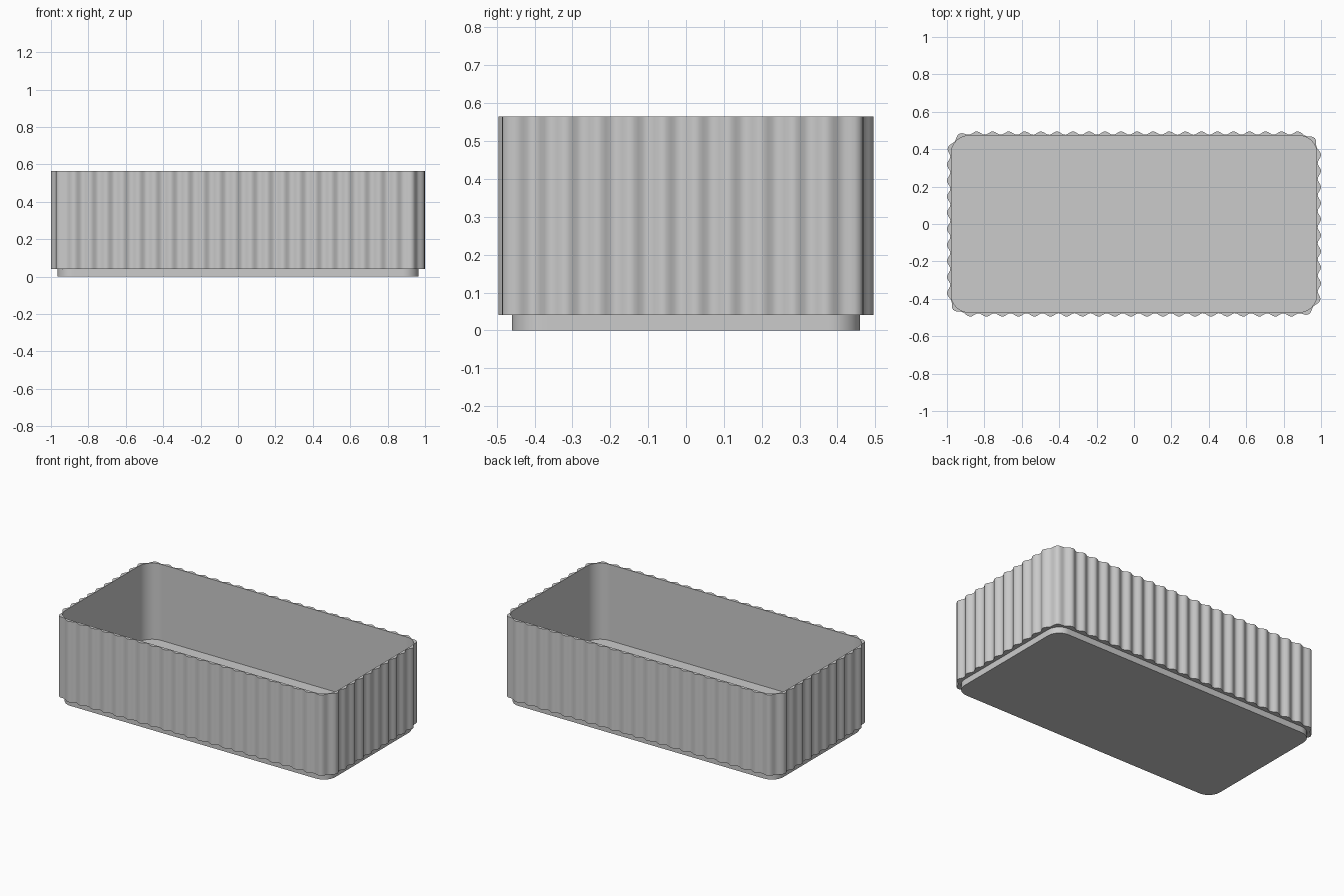
import bpy
import bmesh
import math
from mathutils import Vector

cube = bpy.data.objects.get("Cube")
if cube:
    bpy.data.objects.remove(cube, do_unlink=True)

# Overall sizes
HALF_X, HALF_Y, RADIUS = 0.982, 0.477, 0.1   # valley line of the fluting
RIM_Z, LEDGE_Z, FLOOR_Z = 0.565, 0.04, 0.07
FLUTES, STEPS = 66, 8                        # flutes round the wall, samples per flute
FLUTE_DEPTH, FIRST_PEAK = 0.018, 0.041

STRAIGHT_X, STRAIGHT_Y = 2 * (HALF_X - RADIUS), 2 * (HALF_Y - RADIUS)
ARC = RADIUS * math.pi / 2
PERIMETER = 2 * (STRAIGHT_X + STRAIGHT_Y) + 4 * ARC
PITCH = PERIMETER / FLUTES

grey = bpy.data.materials.new("plain_grey")
grey.use_nodes = True
grey.diffuse_color = (0.6, 0.6, 0.6, 1)
grey.node_tree.nodes["Principled BSDF"].inputs["Base Color"].default_value = (0.6, 0.6, 0.6, 1)


def outline(distance):
    """Point and outward normal on the rounded rectangle, clockwise from the back edge."""
    pos = Vector((-STRAIGHT_X / 2, STRAIGHT_Y / 2))   # centre of the current corner
    angle = math.pi / 2
    for length in (STRAIGHT_X, STRAIGHT_Y, STRAIGHT_X, STRAIGHT_Y):
        normal = Vector((math.cos(angle), math.sin(angle)))
        along = Vector((normal.y, -normal.x))
        if distance <= length:
            return pos + along * distance + normal * RADIUS, normal
        distance -= length
        pos += along * length
        if distance <= ARC:
            angle -= distance / RADIUS
            normal = Vector((math.cos(angle), math.sin(angle)))
            return pos + normal * RADIUS, normal
        distance -= ARC
        angle -= math.pi / 2
    return pos + normal * RADIUS, normal


def flute(distance):
    """Outward wave of the fluted wall."""
    return FLUTE_DEPTH * (0.5 + 0.5 * math.cos(math.tau * (distance - FIRST_PEAK) / PITCH))


def build(name, rings, cap_last=True):
    """Skin a stack of (height, offset) rings and cap the ends."""
    bm = bmesh.new()
    count = FLUTES * STEPS
    loops = []
    for z, offset in rings:
        loop = []
        for i in range(count):
            d = PERIMETER * i / count
            point, normal = outline(d)
            p = point + normal * (flute(d) if offset == "fluted" else offset)
            loop.append(bm.verts.new((p.x, p.y, z)))
        loops.append(loop)
    for a, b in zip(loops, loops[1:]):
        for i in range(count):
            j = (i + 1) % count
            bm.faces.new((a[i], b[i], b[j], a[j]))
    bm.faces.new(loops[0])
    if cap_last:
        bm.faces.new(loops[-1][::-1])
    bmesh.ops.recalc_face_normals(bm, faces=bm.faces)
    mesh = bpy.data.meshes.new(name)
    bm.to_mesh(mesh)
    bm.free()
    mesh.materials.append(grey)
    obj = bpy.data.objects.new(name, mesh)
    bpy.context.collection.objects.link(obj)
    bpy.ops.object.select_all(action="DESELECT")
    obj.select_set(True)
    bpy.context.view_layer.objects.active = obj
    bpy.ops.object.shade_smooth_by_angle(angle=math.radians(30))
    return obj


# Fluted tray: underside ledge, wavy outer wall, thin rim, smooth inner wall, floor
build("fluted_tray", [(LEDGE_Z, -0.017), (LEDGE_Z, "fluted"), (RIM_Z, "fluted"),
                      (RIM_Z, -0.005), (FLOOR_Z, -0.005)])

# Recessed foot under the tray
build("recessed_foot", [(0, -0.017), (LEDGE_Z, -0.017)], cap_last=False)
